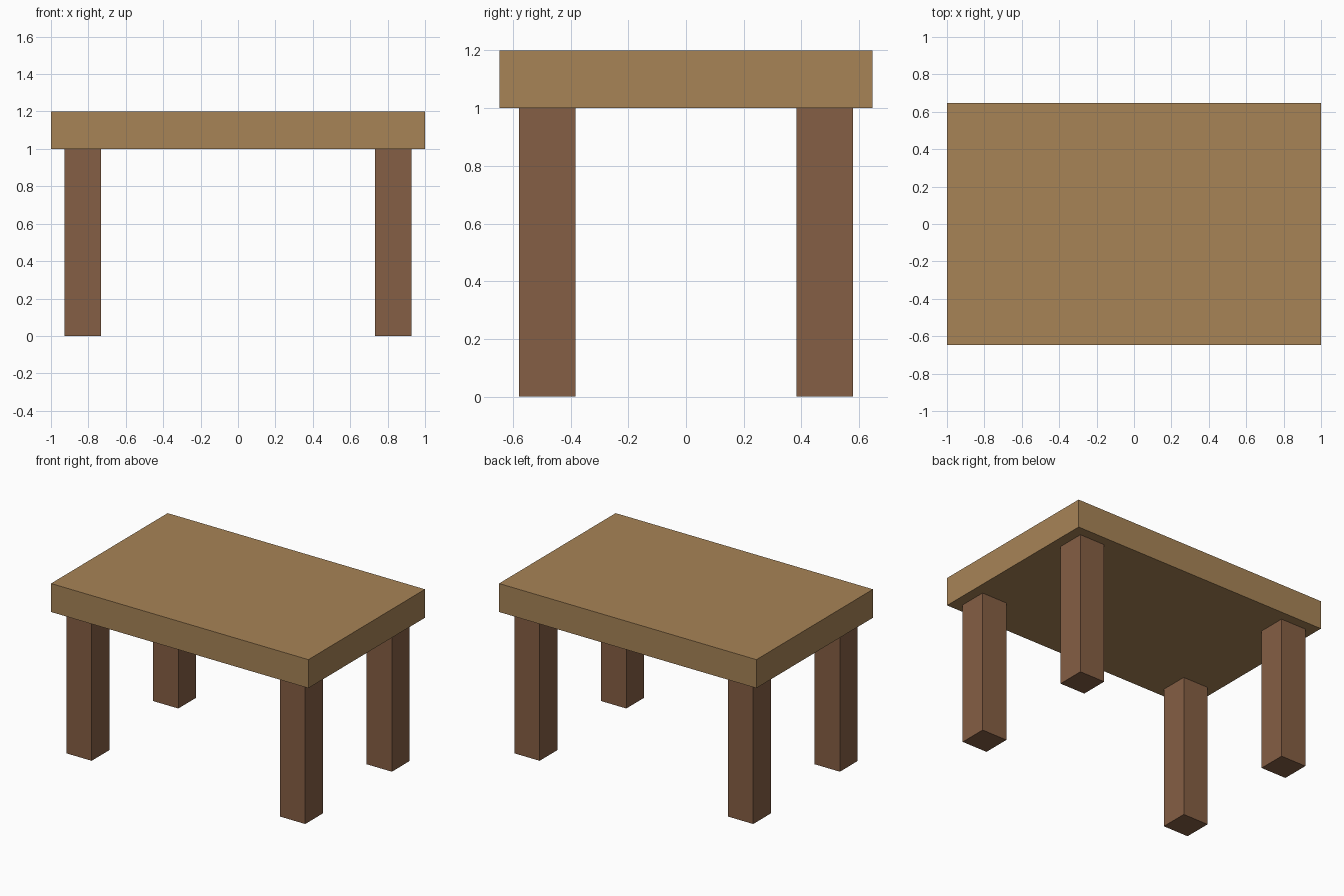
import bpy

if "Cube" in bpy.data.objects:
    bpy.data.objects.remove(bpy.data.objects["Cube"])


def material(name, rgb):
    mat = bpy.data.materials.new(name)
    mat.diffuse_color = (*rgb, 1.0)
    mat.use_nodes = True
    mat.node_tree.nodes["Principled BSDF"].inputs["Base Color"].default_value = mat.diffuse_color
    return mat


def box(name, center, size, mat):
    bpy.ops.mesh.primitive_cube_add(size=1, location=center)
    obj = bpy.context.object
    obj.name = name
    obj.scale = size
    bpy.ops.object.transform_apply(location=False, rotation=False, scale=True)
    obj.data.materials.append(mat)
    return obj


light_wood = material("light_wood", (0.39, 0.23, 0.094))
dark_wood = material("dark_wood", (0.235, 0.114, 0.058))

# Table top slab
box("table_top", (0, 0, 1.1), (2.0, 1.294, 0.2), light_wood)

# Four square legs, set in from the corners
for side, sx in (("left", -1), ("right", 1)):
    for end, sy in (("front", -1), ("back", 1)):
        box(f"{end}_{side}_leg", (sx * 0.83, sy * 0.481, 0.5),
            (0.196, 0.196, 1.0), dark_wood)
